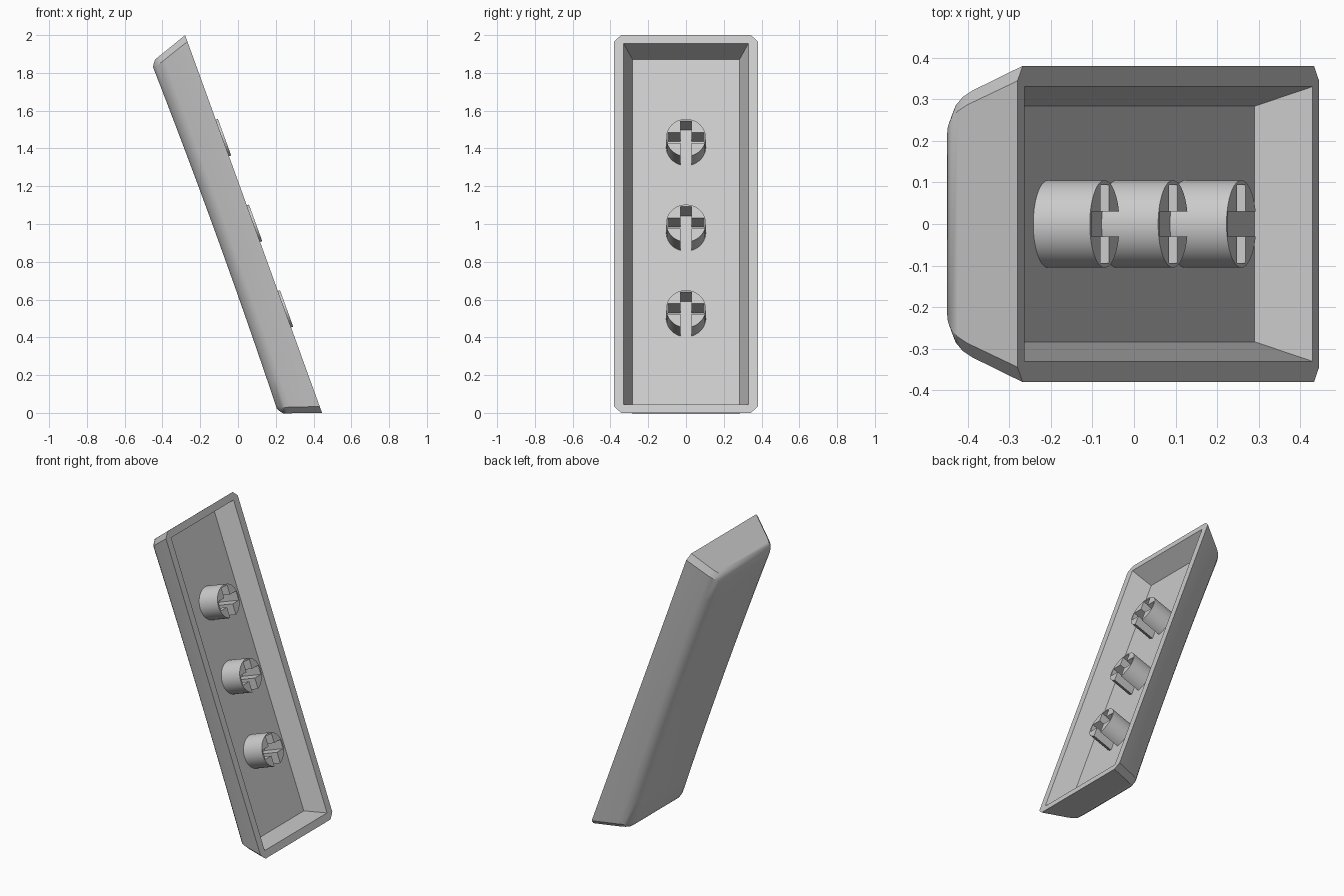
import bpy, bmesh, math
from mathutils import Matrix, Vector

cube = bpy.data.objects.get("Cube")
if cube:
    bpy.data.objects.remove(cube)

grey = bpy.data.materials.new("plain_grey")
grey.use_nodes = True
colour = (0.6, 0.6, 0.6, 1)
grey.diffuse_color = colour
grey.node_tree.nodes["Principled BSDF"].inputs["Base Color"].default_value = colour

# Leaning frame: local x runs up the length, y across, z from the open rim to the top face
TILT = math.atan2(0.725, 2)
up = Vector((-math.sin(TILT), 0, math.cos(TILT)))
across = Vector((0, 1, 0))
LEAN = Matrix((up, across, up.cross(across))).transposed().to_4x4()
LEAN.translation = (0.0825, 0, 1)


def finish(name, bm):
    bmesh.ops.remove_doubles(bm, verts=bm.verts, dist=1e-5)
    bmesh.ops.recalc_face_normals(bm, faces=bm.faces)
    mesh = bpy.data.meshes.new(name)
    bm.to_mesh(mesh)
    bm.free()
    mesh.materials.append(grey)
    obj = bpy.data.objects.new(name, mesh)
    bpy.context.collection.objects.link(obj)
    obj.matrix_world = LEAN
    bpy.ops.object.select_all(action="DESELECT")
    obj.select_set(True)
    bpy.context.view_layer.objects.active = obj
    bpy.ops.object.shade_smooth_by_angle(angle=math.radians(32))
    return obj


# Hollow cap shell
STEPS = 12
DISH = 0.012
HEIGHT = 0.2175


def ring(bm, depth, length, width, cut, dish=0):
    """Rectangle with cut corners; its long sides sag towards the middle."""
    half = [(-length, width - cut)]
    for i in range(STEPS + 1):
        half.append(((2 * i / STEPS - 1) * (length - cut), width))
    half.append((length, width - cut))
    points = half + [(x, -y) for x, y in reversed(half)]
    return [bm.verts.new((x, y, depth - dish * (1 - (x / length) ** 2)))
            for x, y in points]


def bridge(bm, a, b):
    n = len(a)
    for i in range(n):
        j = (i + 1) % n
        bm.faces.new((a[i], a[j], b[j], b[i]))


def cap(bm, loop):
    n = len(loop)
    for i in range(n // 2 - 1):
        bm.faces.new((loop[i], loop[i + 1], loop[n - 2 - i], loop[n - 1 - i]))


bm = bmesh.new()
# depth, half length, half width, corner cut
levels = [
    (0.0, 1.0635, 0.38, 0.036),
    (0.148, 1.012, 0.32, 0.034),
    (0.175, 1.003, 0.305, 0.034),
    (0.195, 0.995, 0.285, 0.032),
    (0.210, 0.975, 0.263, 0.028),
    (HEIGHT, 0.962, 0.235, 0.024),
]
outer = [ring(bm, d, l, w, c, DISH * (d / HEIGHT) ** 2) for d, l, w, c in levels]
inner = [ring(bm, 0, 1.016, 0.33, 0), ring(bm, 0.1324, 0.9736, 0.283, 0)]
for low, high in zip(outer, outer[1:]):
    bridge(bm, low, high)
bridge(bm, outer[0], inner[0])
bridge(bm, inner[0], inner[1])
cap(bm, outer[-1])
cap(bm, inner[-1])
finish("cap_shell", bm)

# Round stems with a cross slot that is open on the lower side
RADIUS, SLOT, REACH = 0.105, 0.03, 0.094
TIP, BASE = -0.012, 0.14


def stem(name, along):
    gap = math.asin(SLOT / RADIUS)
    sides = 48
    outline = []
    for i in range(sides + 1):
        t = gap + (2 * math.pi - 2 * gap) * i / sides
        outline.append((-RADIUS * math.cos(t), RADIUS * math.sin(t)))
    s, r = SLOT, REACH
    half = [(-s, s), (-s, r), (s, r), (s, s), (r, s)]
    outline += [(x, -y) for x, y in half] + [(x, y) for x, y in reversed(half)]
    bm = bmesh.new()
    face = bm.faces.new([bm.verts.new((along + x, y, TIP)) for x, y in outline])
    new = bmesh.ops.extrude_face_region(bm, geom=[face], use_keep_orig=True)["geom"]
    verts = [v for v in new if isinstance(v, bmesh.types.BMVert)]
    bmesh.ops.translate(bm, verts=verts, vec=(0, 0, BASE - TIP))
    finish(name, bm)


for name, along in (("upper_stem", 0.482), ("middle_stem", 0), ("lower_stem", -0.482)):
    stem(name, along)
